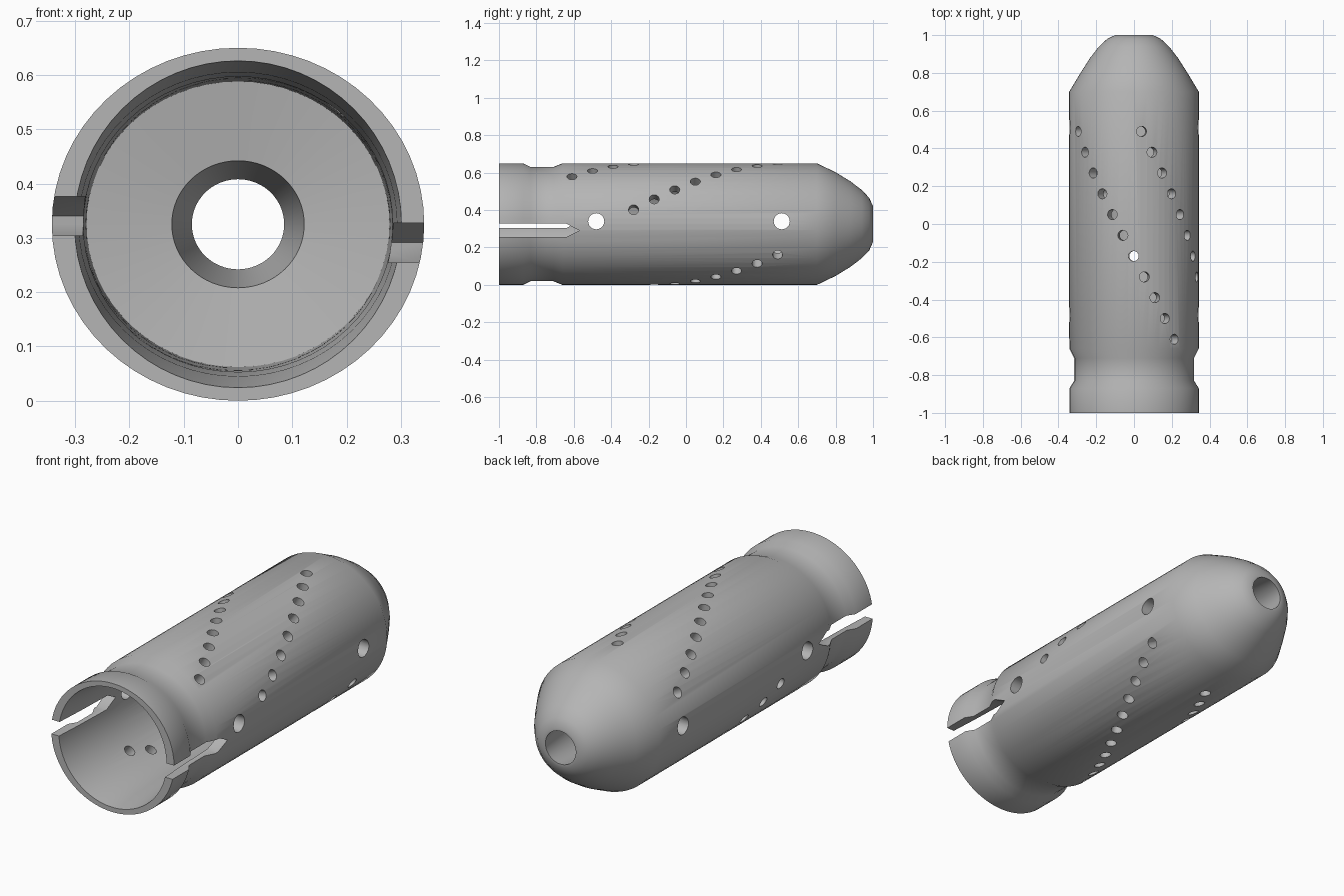
import bpy, bmesh, math
from mathutils import Vector, Matrix

cube = bpy.data.objects.get("Cube")
if cube:
    bpy.data.objects.remove(cube, do_unlink=True)

CENTRE_Z = 0.325
SIDES = 64

grey = bpy.data.materials.new("plain grey")
grey.use_nodes = True
grey.diffuse_color = (0.46, 0.46, 0.46, 1)
grey.node_tree.nodes["Principled BSDF"].inputs["Base Color"].default_value = grey.diffuse_color


def make_object(name, bm):
    bmesh.ops.recalc_face_normals(bm, faces=bm.faces)
    mesh = bpy.data.meshes.new(name)
    bm.to_mesh(mesh)
    bm.free()
    mesh.materials.append(grey)
    obj = bpy.data.objects.new(name, mesh)
    bpy.context.collection.objects.link(obj)
    return obj


# Closed wall profile: (y, half width, half height)
outer = [(-1, .343, .325), (-.87, .343, .325), (-.83, .318, .305), (-.71, .318, .305),
         (-.66, .343, .325), (.7, .343, .325), (.8, .283, .277), (.88, .232, .228),
         (.94, .185, .182), (.98, .142, .14), (1, .1, .095)]
nose_bore = [(1, .085, .083), (.72, .122, .117)]
inner = [(.7, .279, .263), (-.6, .285, .272), (-.85, .293, .28), (-1, .301, .301)]

bm = bmesh.new()
rings = []
for y, rx, rz in outer + nose_bore + inner:
    angles = [math.tau * i / SIDES for i in range(SIDES)]
    rings.append([bm.verts.new((rx * math.cos(a), y, CENTRE_Z + rz * math.sin(a)))
                  for a in angles])
for a, b in zip(rings, rings[1:] + rings[:1]):
    for i in range(SIDES):
        j = (i + 1) % SIDES
        bm.faces.new((a[i], a[j], b[j], b[i]))
shell = make_object("perforated_shell", bm)

# All openings are cut with one helper mesh
cut = bmesh.new()


def radial_hole(y, degrees, radius, sides, z=CENTRE_Z):
    a = math.radians(degrees)
    direction = Vector((math.cos(a), 0, math.sin(a)))
    place = Matrix.Translation(Vector((0, y, z)) + direction * 0.33)
    turn = direction.to_track_quat('Z', 'Y').to_matrix().to_4x4()
    bmesh.ops.create_cone(cut, cap_ends=True, segments=sides, radius1=radius,
                          radius2=radius, depth=0.3, matrix=place @ turn)


# Spiral rows of small holes, repeated on the opposite side
for half_turn in (0, 180):
    for i in range(11):
        radial_hole(-.61 + .11 * i, 50 + 10.1 * i + half_turn, .027, 16)
    for i in range(8):
        radial_hole(-.28 + .11 * i, 13 + 10 * i + half_turn, .027, 16)
    # Larger cross holes
    for y in (-.48, .512):
        radial_hole(y, half_turn, .043, 24, .34)

# Pointed slots open at the mouth
for side, z in ((1, .291), (-1, .34)):
    outline = [(-1.1, -.036), (-.64, -.036), (-.57, 0), (-.64, .036), (-1.1, .036)]
    face = cut.faces.new([cut.verts.new((side * .15, y, z + dz)) for y, dz in outline])
    swept = bmesh.ops.extrude_face_region(cut, geom=[face], use_keep_orig=True)
    verts = [v for v in swept["geom"] if isinstance(v, bmesh.types.BMVert)]
    bmesh.ops.translate(cut, verts=verts, vec=(side * .3, 0, 0))
cutter = make_object("opening_cutter", cut)
cutter.hide_render = True

boolean = shell.modifiers.new("openings", 'BOOLEAN')
boolean.operation = 'DIFFERENCE'
boolean.solver = 'EXACT'
boolean.object = cutter
bpy.ops.object.select_all(action='DESELECT')
shell.select_set(True)
bpy.context.view_layer.objects.active = shell
bpy.ops.object.modifier_apply(modifier=boolean.name)
bpy.data.objects.remove(cutter, do_unlink=True)
bpy.ops.object.shade_smooth_by_angle(angle=math.radians(38))
